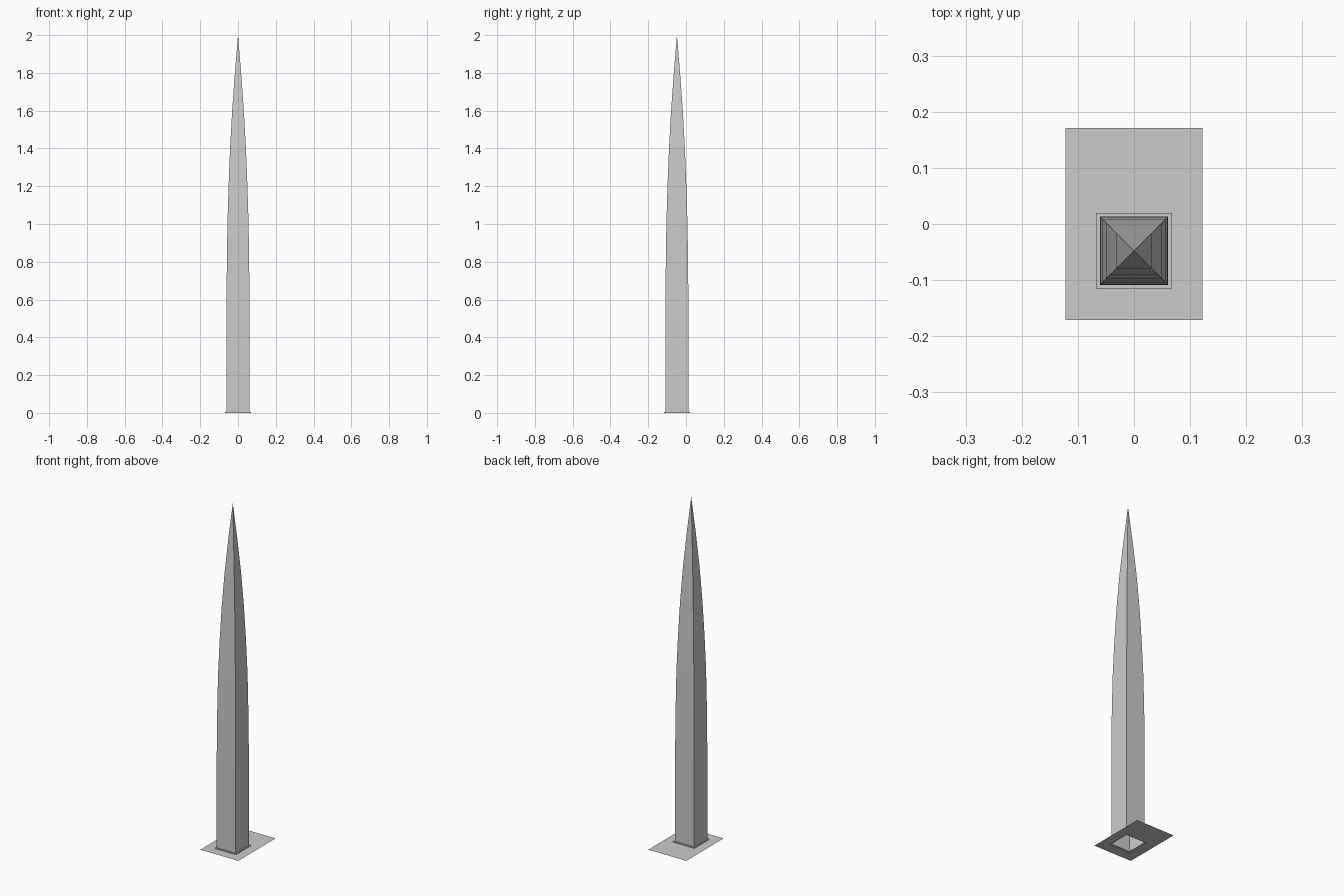
import bpy, bmesh

cube = bpy.data.objects.get("Cube")
if cube:
    bpy.data.objects.remove(cube, do_unlink=True)

CENTRE_Y = -0.048
LIP = 0.068
LIP_Z = 0.005

grey = bpy.data.materials.new("light_grey")
grey.use_nodes = True
colour = (0.6, 0.6, 0.6, 1)
grey.diffuse_color = colour
grey.node_tree.nodes["Principled BSDF"].inputs["Base Color"].default_value = colour


def make_object(name, bm):
    mesh = bpy.data.meshes.new(name)
    bm.to_mesh(mesh)
    bm.free()
    mesh.materials.append(grey)
    obj = bpy.data.objects.new(name, mesh)
    bpy.context.collection.objects.link(obj)
    return obj


def ring(bm, x, y, z, cy):
    return [bm.verts.new((sx * x, cy + sy * y, z))
            for sx, sy in ((-1, -1), (1, -1), (1, 1), (-1, 1))]


def bridge(bm, a, b):
    for i in range(4):
        j = (i + 1) % 4
        bm.faces.new((a[i], a[j], b[j], b[i]))


# Hollow square spire: low lip, straight shaft, curved taper to a point
bm = bmesh.new()
profile = [(LIP, 0), (LIP, LIP_Z), (0.061, LIP_Z), (0.061, 0.5), (0.0595, 0.75),
           (0.056, 1.0), (0.050, 1.2), (0.042, 1.4), (0.031, 1.6), (0.0165, 1.8)]
rings = [ring(bm, w, w, z, CENTRE_Y) for w, z in profile]
for low, high in zip(rings, rings[1:]):
    bridge(bm, low, high)
tip = bm.verts.new((0, CENTRE_Y, 2))
for i in range(4):
    bm.faces.new((rings[-1][i], rings[-1][(i + 1) % 4], tip))
make_object("spire", bm)

# Flat ground sheet with a square opening under the spire
bm = bmesh.new()
bridge(bm, ring(bm, 0.122, 0.171, 0, 0), ring(bm, LIP, LIP, 0, CENTRE_Y))
make_object("ground_sheet", bm)
